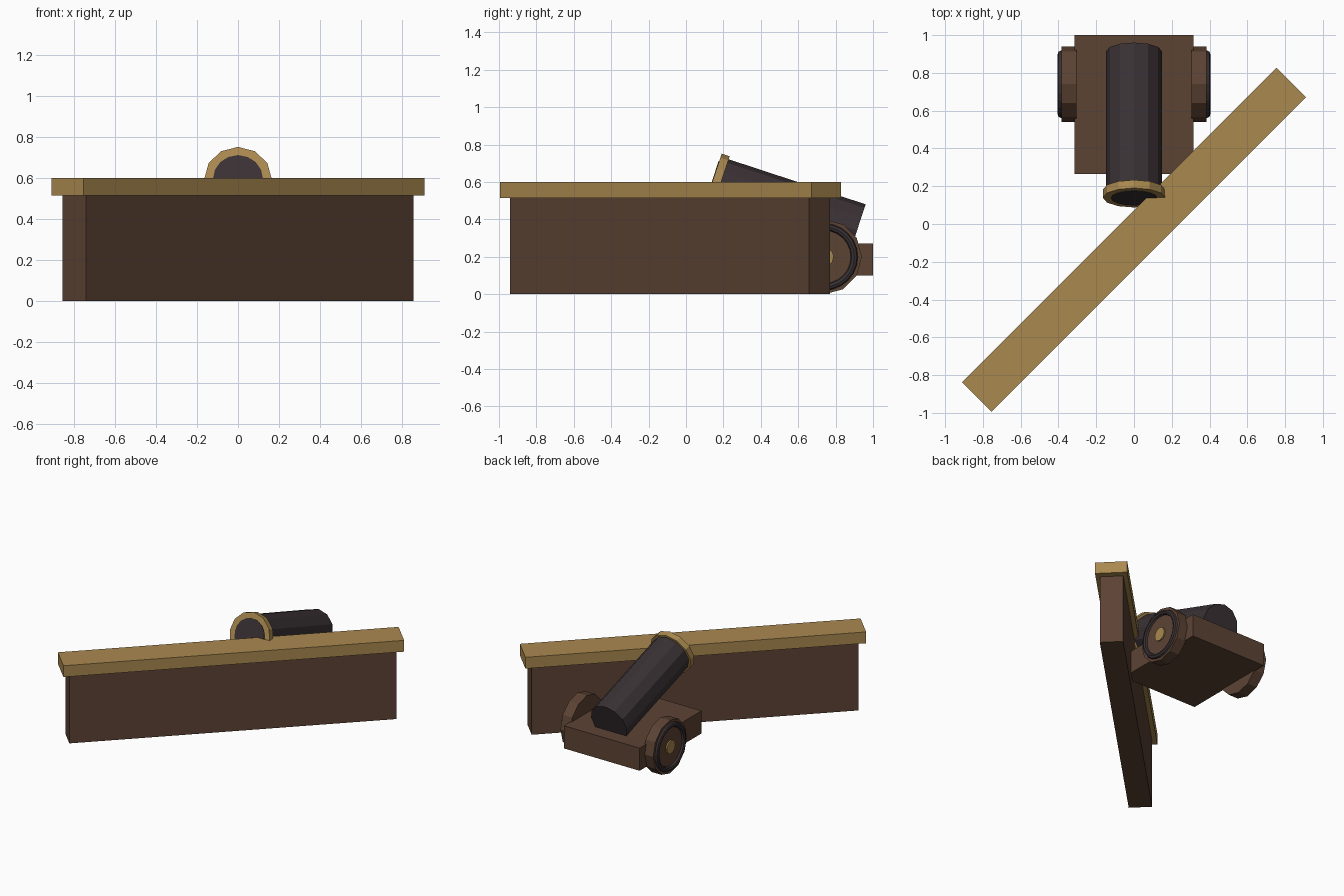
import bpy
from math import radians, sin, cos, pi
from mathutils import Vector

cube = bpy.data.objects.get("Cube")
if cube:
    bpy.data.objects.remove(cube, do_unlink=True)


def make_material(name, rgb):
    mat = bpy.data.materials.new(name)
    mat.use_nodes = True
    mat.diffuse_color = (*rgb, 1)
    mat.node_tree.nodes["Principled BSDF"].inputs["Base Color"].default_value = (*rgb, 1)
    return mat


WOOD = make_material("brown wood", (0.107, 0.056, 0.034))
BRASS = make_material("dull brass", (0.40, 0.25, 0.078))
IRON = make_material("dark iron", (0.042, 0.031, 0.034))


def finish(name, mat):
    obj = bpy.context.object
    obj.name = name
    obj.data.materials.append(mat)
    return obj


def box(name, mat, size, center, turn=0):
    bpy.ops.mesh.primitive_cube_add(size=1, location=center, rotation=(0, 0, turn))
    obj = finish(name, mat)
    obj.scale = size
    return obj


def cylinder(name, mat, radius, depth, center, rotation, sides=12):
    bpy.ops.mesh.primitive_cylinder_add(vertices=sides, radius=radius, depth=depth,
                                        location=center, rotation=rotation)
    return finish(name, mat)


# Diagonal wall with its overhanging rail
box("wall", WOOD, (2.26, 0.16, 0.515), (0, -0.085, 0.2575), radians(45))
box("rail", BRASS, (2.355, 0.22, 0.085), (0, -0.083, 0.5575), radians(45))

# Gun carriage
box("carriage", WOOD, (0.63, 0.735, 0.17), (0, 0.6325, 0.185))

# Wheels: wooden disc, iron ring and brass hub on each side
for side, label in ((1, "left"), (-1, "right")):
    across = (0, pi / 2, 0)
    cylinder(label + "_wheel", WOOD, 0.2, 0.08, (side * 0.345, 0.74, 0.2), across)
    bpy.ops.mesh.primitive_torus_add(major_radius=0.16, minor_radius=0.019,
                                     major_segments=24, minor_segments=8,
                                     location=(side * 0.385, 0.74, 0.2), rotation=across)
    finish(label + "_wheel_ring", IRON)
    cylinder(label + "_hub", BRASS, 0.05, 0.03, (side * 0.38, 0.74, 0.2), across)

# Barrel, pitched up toward the muzzle
pitch = radians(18.2)
muzzle = Vector((0, 0.139, 0.595))
back = Vector((0, cos(pitch), -sin(pitch)))
tilt = (pi / 2 - pitch, 0, 0)
cylinder("barrel", IRON, 0.148, 0.80, muzzle + back * 0.416, tilt)
cylinder("muzzle_band", BRASS, 0.165, 0.045, muzzle + back * 0.0225, tilt)
cylinder("bore", IRON, 0.122, 0.03, muzzle + back * 0.012, tilt, 16)
